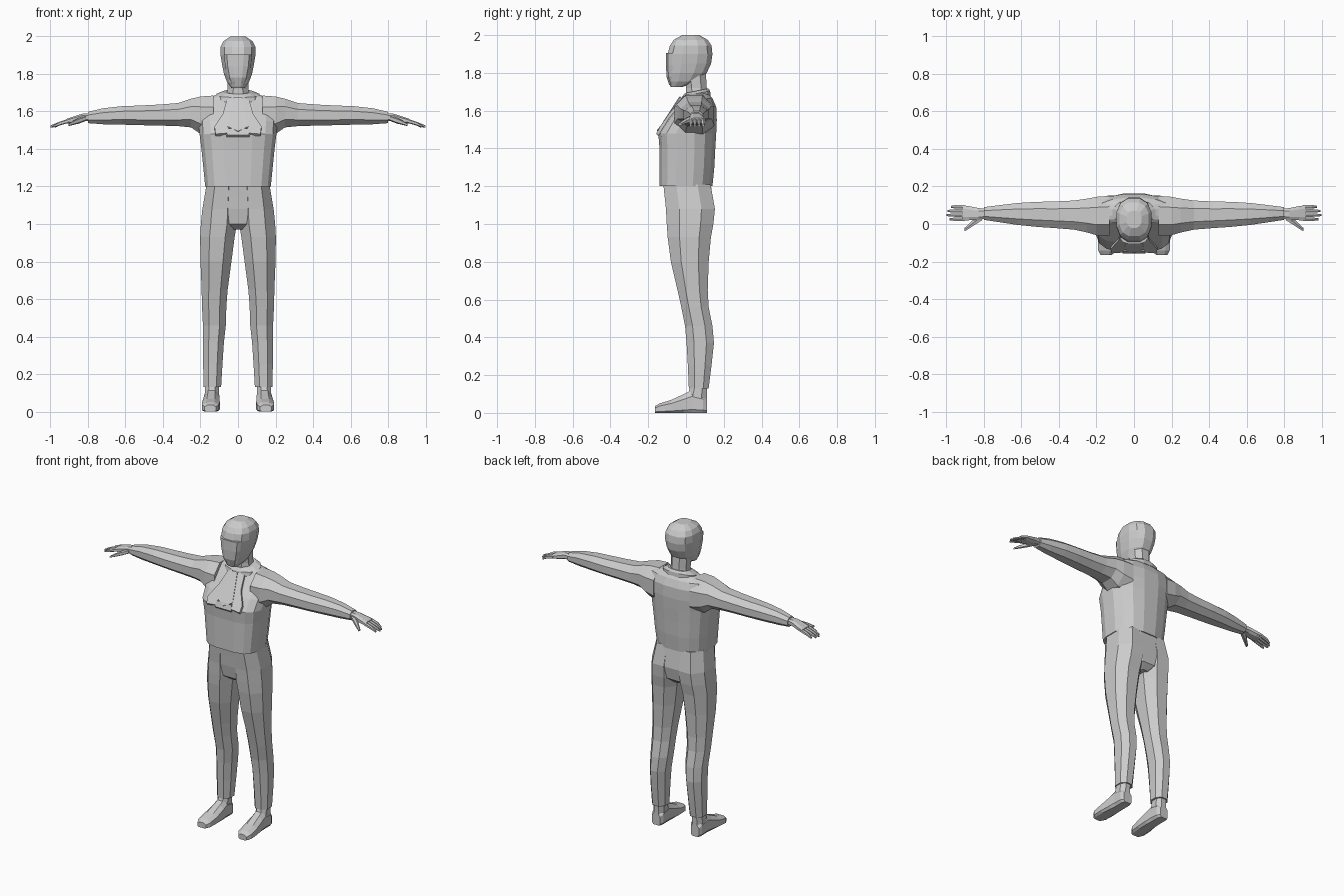
import bpy, bmesh, math
from mathutils import Vector

grey = bpy.data.materials.new("plain grey")
grey.diffuse_color = (0.6, 0.6, 0.6, 1)


def sgnpow(v, p):
    return math.copysign(abs(v) ** p, v) if abs(v) > 1e-6 else 0.0


def section(axis, s, n, p_low, p_high):
    """Rounded-box ring; s = (position, a0, a1, b0, b1) across the given axis."""
    pos, a0, a1, b0, b1 = s
    ring = []
    for i in range(n):
        t = 2 * math.pi * (i + 0.5) / n
        c, sn = math.cos(t), math.sin(t)
        p = p_low if sn < 0 else p_high
        k = 1 / math.cos(math.pi / n)        # make the flat sides reach the extents
        a = (a0 + a1) / 2 + (a1 - a0) / 2 * max(-1, min(1, sgnpow(c * k, p)))
        b = (b0 + b1) / 2 + (b1 - b0) / 2 * max(-1, min(1, sgnpow(sn * k, p)))
        ring.append({'x': (pos, a, b), 'y': (a, pos, b), 'z': (a, b, pos)}[axis])
    return ring


def finish(name, bm, mirror):
    bmesh.ops.recalc_face_normals(bm, faces=bm.faces)
    me = bpy.data.meshes.new(name)
    bm.to_mesh(me)
    bm.free()
    me.materials.append(grey)
    ob = bpy.data.objects.new(name, me)
    bpy.context.collection.objects.link(ob)
    if mirror:
        ob.modifiers.new("mirror", 'MIRROR').use_mirror_merge = False
    return ob


def loft(name, axis, sections, n=8, p_low=0.9, p_high=None, mirror=False, shape=None):
    bm = bmesh.new()
    rings = []
    for s in sections:
        pts = section(axis, s, n, p_low, p_high or p_low)
        rings.append([bm.verts.new(shape(Vector(p)) if shape else p) for p in pts])
    for r, q in zip(rings, rings[1:]):
        for i in range(n):
            j = (i + 1) % n
            bm.faces.new((r[i], r[j], q[j], q[i]))
    bm.faces.new(rings[0])
    bm.faces.new(rings[-1])
    return finish(name, bm, mirror)


def plate(name, points, depth=0.012, mirror=False):
    """Thin panel whose outline is given in 3D, thickened towards the back."""
    bm = bmesh.new()
    front = [bm.verts.new(p) for p in points]
    back = [bm.verts.new((p[0], p[1] + depth, p[2] - depth)) for p in points]
    bm.faces.new(front)
    bm.faces.new(back[::-1])
    for i in range(len(points)):
        j = (i + 1) % len(points)
        bm.faces.new((front[i], back[i], back[j], front[j]))
    return finish(name, bm, mirror)


# Jacket body with a boxy chest and a rounder back
loft("jacket", 'z', [
    (1.20, -0.175, 0.175, -0.14, 0.14), (1.30, -0.185, 0.185, -0.14, 0.15),
    (1.40, -0.195, 0.195, -0.14, 0.155), (1.48, -0.205, 0.205, -0.147, 0.16),
    (1.55, -0.21, 0.21, -0.10, 0.163), (1.62, -0.205, 0.205, -0.04, 0.16),
    (1.665, -0.19, 0.19, 0.0, 0.14), (1.69, -0.11, 0.11, 0.01, 0.12)],
    n=16, p_low=0.6, p_high=0.85)

# Sleeves
loft("sleeve", 'x', [
    (0.13, -0.06, 0.15, 1.46, 1.685), (0.20, -0.06, 0.145, 1.48, 1.68),
    (0.25, -0.045, 0.135, 1.515, 1.668), (0.32, -0.03, 0.125, 1.522, 1.645),
    (0.42, -0.022, 0.12, 1.525, 1.637), (0.52, -0.015, 0.118, 1.527, 1.632),
    (0.62, -0.005, 0.112, 1.53, 1.628), (0.72, 0.01, 0.10, 1.532, 1.617),
    (0.80, 0.022, 0.09, 1.538, 1.598)], mirror=True)

# Hands: palm, four fingers and a thumb
loft("palm", 'x', [
    (0.78, 0.03, 0.08, 1.55, 1.59), (0.83, 0.022, 0.085, 1.548, 1.588),
    (0.88, 0.02, 0.095, 1.538, 1.572), (0.915, 0.018, 0.10, 1.535, 1.56)],
    p_low=0.7, mirror=True)
for i, tip in enumerate((0.985, 1.0, 0.995, 0.975)):
    y = 0.016 + i * 0.022
    loft("finger_%d" % (i + 1), 'x', [
        (0.90, y, y + 0.019, 1.54, 1.562), (0.95, y, y + 0.019, 1.526, 1.546),
        (tip, y + 0.004, y + 0.015, 1.514, 1.526)], n=6, mirror=True)
loft("thumb", 'x', [
    (0.81, 0.02, 0.055, 1.55, 1.578), (0.85, -0.005, 0.03, 1.535, 1.565),
    (0.88, -0.025, 0.0, 1.528, 1.55), (0.905, -0.04, -0.022, 1.522, 1.535)],
    n=6, mirror=True)

# Hips and seat
loft("hips", 'z', [
    (0.97, -0.05, 0.05, -0.05, 0.10), (1.00, -0.12, 0.12, -0.09, 0.135),
    (1.08, -0.17, 0.17, -0.105, 0.15), (1.15, -0.175, 0.175, -0.112, 0.14),
    (1.22, -0.168, 0.168, -0.12, 0.13)], n=12, p_low=0.8)

# Trouser legs
loft("trouser_leg", 'z', [
    (0.13, 0.09, 0.183, 0.015, 0.12), (0.25, 0.083, 0.186, 0.01, 0.135),
    (0.37, 0.075, 0.187, 0.003, 0.148), (0.46, 0.065, 0.187, -0.005, 0.14),
    (0.56, 0.062, 0.192, -0.025, 0.12), (0.65, 0.055, 0.194, -0.045, 0.115),
    (0.80, 0.035, 0.20, -0.08, 0.12), (0.93, 0.018, 0.202, -0.097, 0.132),
    (1.00, 0.006, 0.198, -0.102, 0.145), (1.08, 0.004, 0.19, -0.106, 0.153),
    (1.21, 0.004, 0.168, -0.12, 0.13)], mirror=True)

# Shoes: ankle and foot, toes turned slightly outward
loft("ankle", 'z', [
    (0.03, 0.10, 0.18, 0.0, 0.11), (0.08, 0.102, 0.178, 0.005, 0.11),
    (0.15, 0.102, 0.175, 0.025, 0.112)], mirror=True)
loft("shoe", 'y', [
    (-0.165, 0.118, 0.178, 0.0, 0.035), (-0.14, 0.102, 0.192, 0.0, 0.05),
    (-0.08, 0.097, 0.192, 0.0, 0.068), (-0.01, 0.098, 0.184, 0.0, 0.10),
    (0.03, 0.10, 0.18, 0.0, 0.12), (0.09, 0.10, 0.18, 0.0, 0.10),
    (0.11, 0.112, 0.17, 0.0, 0.08)], p_low=0.4, p_high=0.9, mirror=True)

# Neck and the tilted collar around it
loft("neck", 'z', [
    (1.66, -0.065, 0.065, 0.0, 0.12), (1.72, -0.055, 0.055, 0.0, 0.11),
    (1.80, -0.058, 0.058, -0.01, 0.105)])
def tilt(p):
    return Vector((p.x, p.y, p.z + (p.y - 0.055) * 0.2))
loft("collar", 'z', [
    (1.665, -0.115, 0.115, -0.025, 0.13), (1.69, -0.115, 0.115, -0.02, 0.128),
    (1.705, -0.08, 0.08, -0.005, 0.118)], n=12, shape=tilt)

# Head: lower face, then skull
loft("head", 'z', [
    (1.725, -0.035, 0.035, -0.08, -0.02), (1.755, -0.058, 0.058, -0.095, 0.07),
    (1.80, -0.075, 0.075, -0.10, 0.11), (1.85, -0.085, 0.085, -0.10, 0.133),
    (1.90, -0.093, 0.093, -0.097, 0.14), (1.945, -0.093, 0.093, -0.085, 0.135),
    (1.975, -0.078, 0.078, -0.065, 0.115), (2.0, -0.04, 0.04, -0.02, 0.07)],
    n=12, p_low=0.8)
loft("face", 'z', [
    (1.735, -0.035, 0.035, -0.088, 0.0), (1.78, -0.055, 0.055, -0.103, 0.0),
    (1.84, -0.068, 0.068, -0.106, 0.0), (1.905, -0.075, 0.075, -0.106, 0.0)],
    n=12, p_low=0.7)

# Neck cloth: central fold and pairs of side folds
plate("neckcloth_centre", [
    (-0.02, -0.035, 1.675), (0.02, -0.035, 1.675), (0.055, -0.135, 1.52),
    (0.0, -0.155, 1.495), (-0.055, -0.135, 1.52)])
plate("neckcloth_fold", [
    (0.02, -0.03, 1.675), (0.06, -0.02, 1.66), (0.08, -0.085, 1.59),
    (0.125, -0.135, 1.52), (0.12, -0.157, 1.48), (0.055, -0.152, 1.485),
    (0.05, -0.13, 1.525)], mirror=True)
plate("neckcloth_hem", [
    (-0.055, -0.145, 1.51), (0.055, -0.145, 1.51), (0.06, -0.157, 1.475),
    (-0.06, -0.157, 1.475)])
